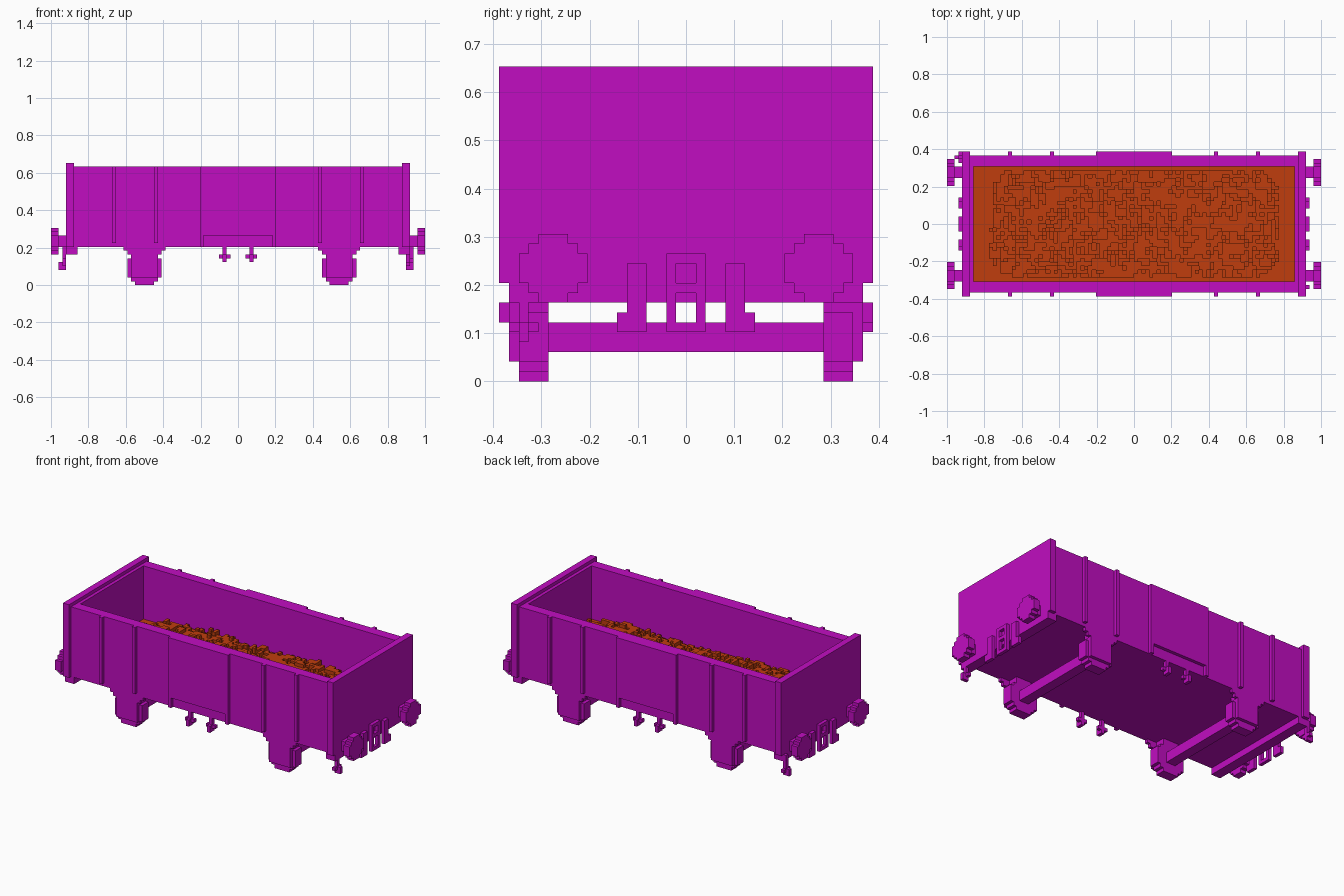
import bpy, bmesh, random
from mathutils import Vector

U = 2 / 98          # one block
SIDES = (-1, 1)

if "Cube" in bpy.data.objects:
    bpy.data.objects.remove(bpy.data.objects["Cube"], do_unlink=True)


def material(name, rgb):
    m = bpy.data.materials.new(name)
    m.use_nodes = True
    m.diffuse_color = (*rgb, 1)
    m.node_tree.nodes["Principled BSDF"].inputs["Base Color"].default_value = (*rgb, 1)
    return m


MAGENTA = material("magenta paint", (0.533, 0.004, 0.533))
ORANGE = material("orange ore", (0.527, 0.048, 0.004))


def finish(name, bm, mat):
    bmesh.ops.recalc_face_normals(bm, faces=bm.faces)
    bmesh.ops.scale(bm, vec=(U, U, U), verts=bm.verts)
    mesh = bpy.data.meshes.new(name)
    bm.to_mesh(mesh)
    bm.free()
    mesh.materials.append(mat)
    obj = bpy.data.objects.new(name, mesh)
    bpy.context.collection.objects.link(obj)


def blocks(name, boxes):
    """One object from boxes given as ((x, x), (y, y), (z, z)) in blocks."""
    bm = bmesh.new()
    for spans in boxes:
        verts = bmesh.ops.create_cube(bm, size=1)["verts"]
        for v in verts:
            v.co = Vector([(a + b) / 2 + c * (b - a) for (a, b), c in zip(spans, v.co)])
    finish(name, bm, MAGENTA)


def out(s, a, b):
    """Span from a to b, mirrored to side s."""
    return (s * a, s * b)


def disc_rows(z, widths):
    """Stepped disc as (half width, (z, z)) rows, merging equal neighbours."""
    rows = []
    for i, w in enumerate(widths):
        if rows and rows[-1][0] == w / 2:
            rows[-1][1][1] += 1
        else:
            rows.append((w / 2, [z + i, z + i + 1]))
    return rows


# Tub: floor and long walls
blocks("floor", [((-43, 43), (-18, 18), (10, 11))])
for s, side in zip(SIDES, ("front", "back")):
    blocks(side + "_wall", [((-43, 43), out(s, 15, 18), (10, 31))])
    blocks(side + "_ribs", [(out(e, x, x + 1), out(s, 18, 19), (11, 31))
                            for e in SIDES for x in (21, 32)])
    blocks(side + "_door", [((-10, 10), out(s, 18, 19), (13, 31))] +
           [(out(e, 9, 10), out(s, 18, 19), (10, 13)) for e in SIDES])
    # Small brake handles under the long side
    for e in SIDES:
        blocks(side + "_brake_handle", [
            (out(e, 3, 4), out(s, 17, 18), (6, 10)),
            (out(e, 3, 4), out(s, 18, 19), (6, 8)),
            (out(e, 2, 3), out(s, 17, 18), (7, 8)),
            (out(e, 4, 5), out(s, 17, 18), (7, 8))])

# Ends with beams, buffers and coupling gear
for s, end in zip(SIDES, ("right", "left")):
    blocks(end + "_end_wall", [(out(s, 43, 45), (-19, 19), (10, 32)),
                               (out(s, 42, 43), (-15, 15), (11, 31))])
    blocks(end + "_end_beam", [(out(s, 42, 45), (-18, 18), (8, 10))])
    for t in SIDES:
        y = 13.5 * t
        blocks(end + "_buffer",
               [(out(s, 47, 49), (y - h, y + h), z)
                for h, z in disc_rows(8, (3, 5, 7, 7, 7, 5, 3))] +
               [(out(s, 45, 47), (y - 1.5, y + 1.5), (10, 13))])
        blocks(end + "_hose", [(out(s, 45, 46), out(t, 4, 6), (5, 12)),
                               (out(s, 45, 46), out(t, 6, 7), (5, 7))])
    blocks(end + "_coupling",
           [(out(s, 45, 46), out(t, 1, 2), (5, 13)) for t in SIDES] +
           [(out(s, 45, 46), (-1, 1), z) for z in ((5, 6), (9, 10), (12, 13))])

# Corner levers, one at each end on opposite sides
for name, s, x, y in (("left_corner_lever", 1, 44, -16.5), ("right_corner_lever", -1, 45, 17.5)):
    blocks(name, [(out(s, x, x + 1), (y - .5, y + .5), (4, 10)),
                  (out(s, x + 1, x + 2), (y - .5, y + .5), (4, 6)),
                  (out(s, x, x + 1), (y - 1.5, y - .5), (5, 6)),
                  (out(s, x, x + 1), (y + .5, y + 1.5), (5, 6))])

# Running gear
for name, x in (("right", -24.5), ("left", 26.5)):
    blocks(name + "_axle", [((x - 1.5, x + 1.5), (-14, 14), (3, 6))])
    for s in SIDES:
        blocks(name + "_wheel", [((x - h, x + h), out(s, 14, 17), z)
                                 for h, z in disc_rows(0, (5, 7, 9, 9, 9, 9, 9, 7, 5))])
        blocks(name + "_axle_box", [((x - 3.5, x + 3.5), out(s, 17, 18), (2, 8))])
        blocks(name + "_spring", [((x - 4.5, x + 4.5), out(s, 17, 18), (8, 9)),
                                  ((x - 5.5, x + 5.5), out(s, 17, 18), (9, 10)),
                                  ((x - 2.5, x + 2.5), out(s, 14, 17), (9, 10))])

# Ore load: a rough heap of clumps on a flat bed
random.seed(7)
NX, NY, BED = 42, 15, 15
height = {}


def heap_edge(x, y):
    return min(38 - abs(x), 14.5 - abs(y), (48 - abs(x) - abs(y)) * .7)


for _ in range(1500):
    cx, cy = random.randint(-NX, NX - 1), random.randint(-NY, NY - 1)
    d = heap_edge(cx + .5, cy + .5)
    if d < 0:
        continue
    h = round(min(4, 1 + d * .5) + random.choice((-1, 0, 0, 1)))
    for x in range(cx, cx + random.randint(1, 4)):
        for y in range(cy, cy + random.randint(1, 3)):
            if heap_edge(x + .5, y + .5) > 0:
                height[x, y] = max(h, 0)

bm = bmesh.new()


def quad(*points):
    bm.faces.new([bm.verts.new(p) for p in points])


for x in range(-NX, NX):
    for y in range(-NY, NY):
        z = BED + height.get((x, y), 0)
        quad((x, y, z), (x + 1, y, z), (x + 1, y + 1, z), (x, y + 1, z))
        zx = BED + height.get((x + 1, y), 0)
        zy = BED + height.get((x, y + 1), 0)
        if zx != z:
            quad((x + 1, y, zx), (x + 1, y + 1, zx), (x + 1, y + 1, z), (x + 1, y, z))
        if zy != z:
            quad((x, y + 1, z), (x + 1, y + 1, z), (x + 1, y + 1, zy), (x, y + 1, zy))
bmesh.ops.remove_doubles(bm, verts=bm.verts, dist=.01)
finish("ore_load", bm, ORANGE)
